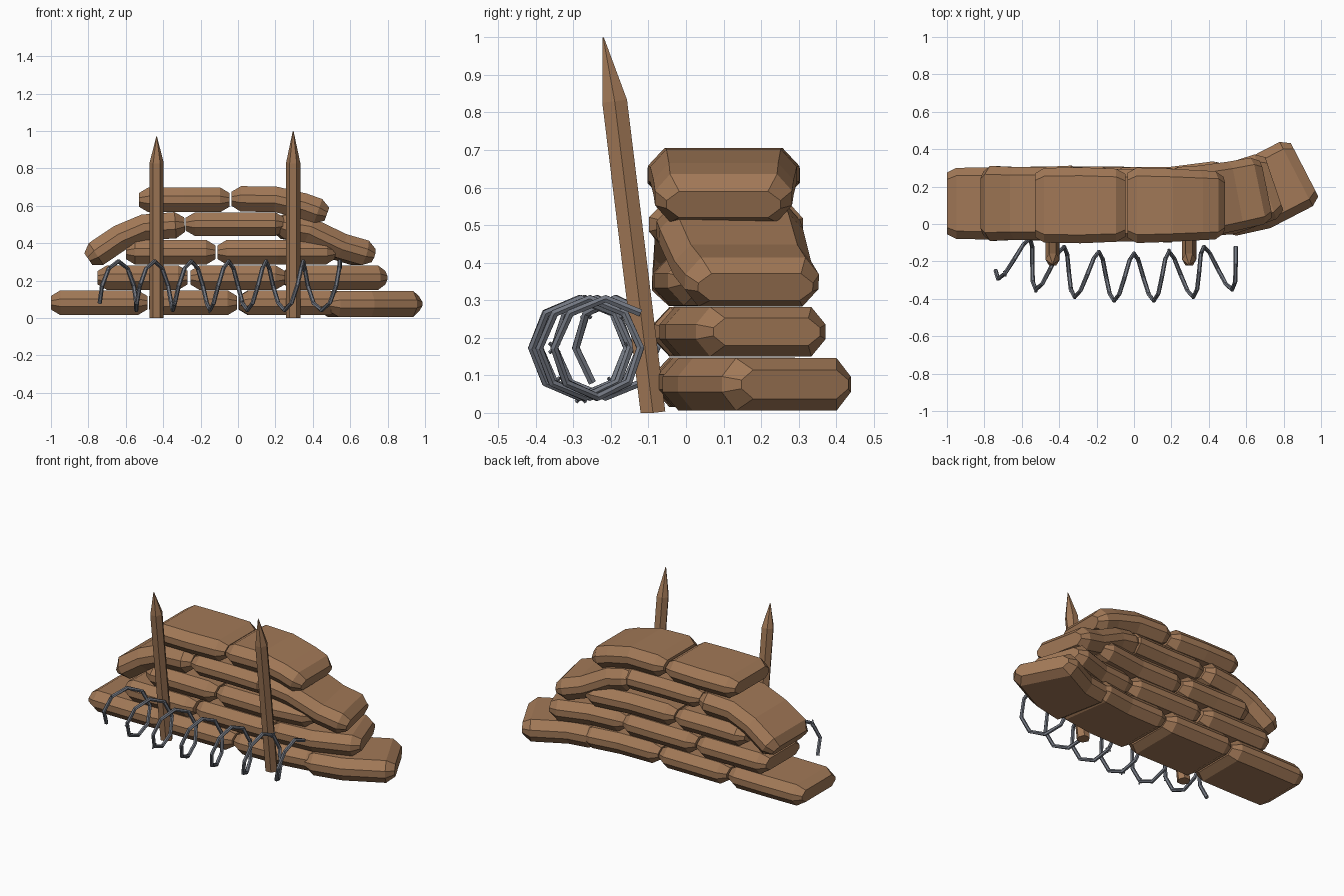
import bpy, bmesh, math, random
from mathutils import Vector

if "Cube" in bpy.data.objects:
    bpy.data.objects.remove(bpy.data.objects["Cube"])

random.seed(4)


def material(name, rgb):
    m = bpy.data.materials.new(name)
    m.diffuse_color = (*rgb, 1)
    m.use_nodes = True
    m.node_tree.nodes["Principled BSDF"].inputs["Base Color"].default_value = m.diffuse_color
    return m


BROWN = material("burlap_brown", (0.36, 0.19, 0.095))
GREY = material("wire_grey", (0.17, 0.185, 0.22))


def finish(bm, name, mat):
    bmesh.ops.recalc_face_normals(bm, faces=bm.faces[:])
    me = bpy.data.meshes.new(name)
    bm.to_mesh(me)
    bm.free()
    me.materials.append(mat)
    ob = bpy.data.objects.new(name, me)
    bpy.context.collection.objects.link(ob)
    return ob


def loft(bm, rings):
    """Skin a list of rings of points and cap both ends."""
    vs = [[bm.verts.new(p) for p in r] for r in rings]
    n = len(vs[0])
    for a, b in zip(vs, vs[1:]):
        for i in range(n):
            bm.faces.new((a[i], a[(i + 1) % n], b[(i + 1) % n], b[i]))
    bm.faces.new(vs[0])
    bm.faces.new(vs[-1])


# Flattened eight-sided bag cross-section (depth, height), unit half sizes
SECTION = [(-1, -.3), (-.78, -1), (.78, -1), (1, -.3),
           (1, .3), (.78, 1), (-.78, 1), (-1, .3)]


def bag(name, path, depth=0.195, height=0.066, end_depth=None):
    """Sandbag lofted along a path, with pinched ends."""
    p = [Vector(q) for q in path]
    end_depth = end_depth or depth
    first = p[0] + (p[1] - p[0]).normalized() * 0.05
    last = p[-1] + (p[-2] - p[-1]).normalized() * 0.05
    stations = [p[0], first] + p[1:-1] + [last, p[-1]]
    rings = []
    for i, c in enumerate(stations):
        t = (stations[min(i + 1, len(stations) - 1)] - stations[max(i - 1, 0)]).normalized()
        side = Vector((0, 0, 1)).cross(t).normalized()
        up = t.cross(side)
        f = i / (len(stations) - 1)
        d = depth + (end_depth - depth) * f
        tip = i in (0, len(stations) - 1)
        sd, sh = (d * 0.86, height * 0.55) if tip else (d, height)
        sd *= random.uniform(0.97, 1.02)
        rings.append([c + side * (u * sd) + up * (v * sh) for u, v in SECTION])
    bm = bmesh.new()
    loft(bm, rings)
    return finish(bm, name, BROWN)


def straight(name, x0, x1, z, y=0.11, **kw):
    bag(name, [(x0, y, z), ((x0 + x1) / 2, y, z), (x1, y, z)], **kw)


# Bottom row, bending back at the right end
straight("bag_row1_left", -1.0, -0.485, 0.082)
straight("bag_row1_middle", -0.475, -0.005, 0.082)
bag("bag_row1_right", [(0.005, .11, .082), (.28, .115, .082), (.52, .15, .082)])
bag("bag_row1_end", [(0.46, .12, .076), (0.66, .16, .076), (0.912, .29, .076)],
    height=0.07, end_depth=0.19)

# Second row
straight("bag_row2_left", -0.75, -0.27, 0.216)
straight("bag_row2_middle", -0.255, 0.25, 0.216)
bag("bag_row2_right", [(.255, .11, .216), (.5, .13, .216), (.75, .215, .216)],
    end_depth=0.175)

# Third row
straight("bag_row3_left", -0.6, -0.12, 0.352)
bag("bag_row3_right", [(-.11, .11, .352), (.2, .11, .352), (.5, .15, .352)])

# Fourth row, outer bags sagging over the ends
bag("bag_row4_left", [(-.285, .11, .5), (-.5, .11, .485), (-.63, .11, .43), (-.80, .11, .315)],
    depth=0.2, height=0.07)
straight("bag_row4_middle", -0.28, 0.25, 0.502, y=0.1, height=0.063)
bag("bag_row4_right", [(.2, .11, .5), (.36, .12, .47), (.53, .15, .385), (.70, .185, .335)],
    depth=0.2, height=0.068, end_depth=0.18)

# Top row
straight("bag_row5_left", -0.53, -0.045, 0.632, y=0.1, depth=0.2)
bag("bag_row5_right", [(-.035, .1, .638), (.2, .1, .635), (.35, .1, .6), (.475, .1, .555)],
    depth=0.205, height=0.068, end_depth=0.18)


# Sharpened stakes leaning forward
def stake(name, x, top):
    shoulder = 0.83
    rings = []
    for z, y, r in ((0.0, -0.088, .038), (shoulder, -0.19, .038), (top, -0.19 - .18 * (top - shoulder), .002)):
        rings.append([(x + r * math.cos(a), y + r * math.sin(a), max(0, z + 0.12 * r * math.sin(a)))
                      for a in (math.tau * k / 6 for k in range(6))])
    bm = bmesh.new()
    loft(bm, rings)
    finish(bm, name, BROWN)


stake("left_stake", -0.435, 0.97)
stake("right_stake", 0.295, 1.0)


# Barbed wire: helix around a shallow arc in front of the bags
def coil(s):
    x = s * (1 - 0.0384 * s * s)
    slope = 0.48 * x
    n = Vector((-slope, 1, 0)).normalized()
    th = math.tau * (s + 0.1) / 0.2
    centre = Vector((x, -0.285 + 0.24 * x * x, 0.173))
    return centre - n * (0.128 * math.cos(th)) + Vector((0, 0, 0.131 * math.sin(th)))


def tube(bm, pts, r, sides):
    rings = []
    for i, c in enumerate(pts):
        t = (pts[min(i + 1, len(pts) - 1)] - pts[max(i - 1, 0)]).normalized()
        a = (Vector((1, 0, 0)) - t * t.x).normalized()
        b = t.cross(a)
        rings.append([c + r * (a * math.cos(q) + b * math.sin(q))
                      for q in (math.tau * k / sides for k in range(sides))])
    loft(bm, rings)


bm = bmesh.new()
STEP = 0.2 / 8
tube(bm, [coil(-0.725 + STEP * k) for k in range(53)], 0.0115, 6)
finish(bm, "wire_coil", GREY)

# Small crossed barbs along the wire
bm = bmesh.new()
for k in range(7):
    c = coil(-0.7 + STEP * (7 * k + 1))
    for d in (Vector((.004, .012, .012)), Vector((.004, -.012, .012))):
        tube(bm, [c - d * 1.1, c + d * 1.1], 0.005, 4)
finish(bm, "wire_barbs", GREY)
